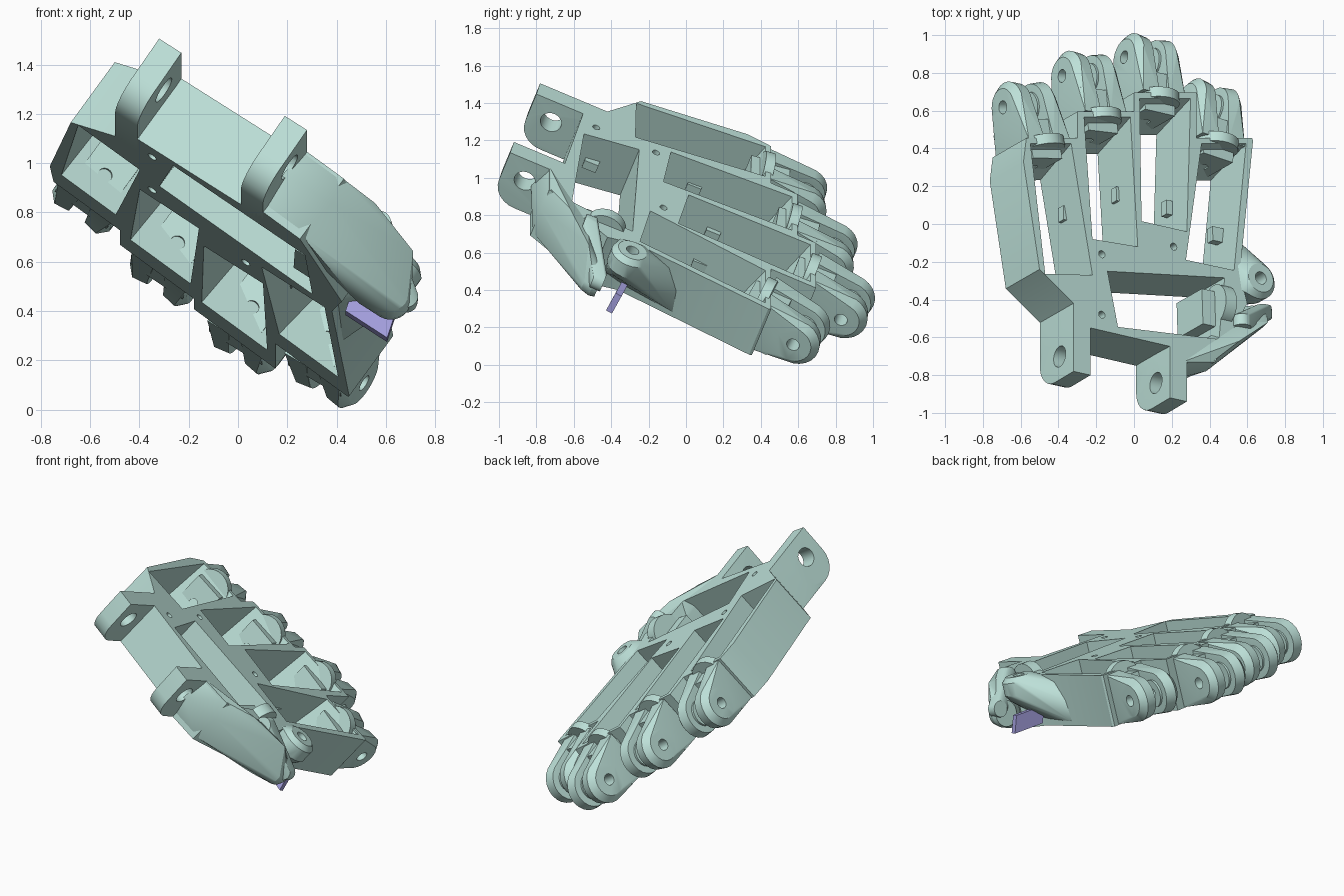
import bpy, bmesh, math
from mathutils import Vector

if "Cube" in bpy.data.objects:
    bpy.data.objects.remove(bpy.data.objects["Cube"])

# Tilted palm plane: N is its outward normal, F runs to the fingers, H across
N = Vector((0.73, 0.42, 1)).normalized()
F = Vector((-0.03, 1, -0.40)).normalized()
H = F.cross(N).normalized()
THICK = 0.32


def material(name, rgb):
    m = bpy.data.materials.new(name)
    m.use_nodes = True
    m.diffuse_color = (*rgb, 1)
    m.node_tree.nodes["Principled BSDF"].inputs["Base Color"].default_value = (*rgb, 1)
    return m


MINT = material("mint", (0.51, 0.75, 0.69))
PURPLE = material("lavender", (0.36, 0.34, 0.71))


def palm(x, y, depth=0.0):
    """Point on the palm plane above (x, y), sunk along its normal."""
    return Vector((x, y, 0.944 - 0.73 * x - 0.42 * y)) - N * depth


def finish(name, bm, mat=MINT):
    bmesh.ops.recalc_face_normals(bm, faces=bm.faces)
    me = bpy.data.meshes.new(name)
    bm.to_mesh(me)
    bm.free()
    me.materials.append(mat)
    ob = bpy.data.objects.new(name, me)
    bpy.context.collection.objects.link(ob)
    return ob


def hull(name, points, mat=MINT):
    bm = bmesh.new()
    for p in points:
        bm.verts.new(p)
    res = bmesh.ops.convex_hull(bm, input=bm.verts)
    loose = {g for g in res["geom_interior"] if isinstance(g, bmesh.types.BMVert)}
    loose |= {v for v in bm.verts if not v.link_faces}
    bmesh.ops.delete(bm, geom=list(loose), context="VERTS")
    bmesh.ops.dissolve_limit(bm, angle_limit=0.02, verts=bm.verts, edges=bm.edges)
    return finish(name, bm, mat)


def ring(center, axis, radius, count=24):
    a = axis.normalized()
    u = a.cross(N if abs(a.dot(N)) < 0.9 else F).normalized()
    v = a.cross(u)
    steps = [math.tau * i / count for i in range(count)]
    return [center + (u * math.cos(t) + v * math.sin(t)) * radius for t in steps]


def rod(name, a, b, radius):
    return hull(name, ring(a, b - a, radius) + ring(b, b - a, radius))


def box(name, c, axes, half, mat=MINT):
    pts = [c + axes[0] * half[0] * i + axes[1] * half[1] * j + axes[2] * half[2] * k
           for i in (-1, 1) for j in (-1, 1) for k in (-1, 1)]
    return hull(name, pts, mat)


def cut(ob, cutters):
    for c in cutters:
        mod = ob.modifiers.new("cut", "BOOLEAN")
        mod.operation, mod.solver, mod.object = "DIFFERENCE", "EXACT", c
    bpy.context.view_layer.update()
    me = bpy.data.meshes.new_from_object(
        ob.evaluated_get(bpy.context.evaluated_depsgraph_get()))
    ob.modifiers.clear()
    ob.data = me
    for c in cutters:
        bpy.data.objects.remove(c)


# Palm frame slab
outline = [(-.32, -.42), (-.23, -.55), (.2, -.65), (.27, -.73), (.43, -.73),
           (.6, -.42), (.56, -.26), (.63, .44), (.625, .455), (.33, .455),
           (.33, .695), (0, .695), (0, .595), (-.3, .595), (-.3, .455),
           (-.57, .455), (-.585, .33), (-.5, -.24)]
bm = bmesh.new()
face = bm.faces.new([bm.verts.new(palm(*p)) for p in outline])
ext = bmesh.ops.extrude_face_region(bm, geom=[face], use_keep_orig=True)
moved = [g for g in ext["geom"] if isinstance(g, bmesh.types.BMVert)]
bmesh.ops.translate(bm, verts=moved, vec=-N * THICK)
frame = finish("palm_frame", bm)

# Finger channels (near left, near right, far left, far right) and knuckle centres
fingers = {
    "little": ((-.47, -.265), (-.22, -.27), (-.55, .44), (-.335, .44), (-.485, .67)),
    "ring": ((-.22, -.08), (.02, -.12), (-.265, .58), (-.02, .58), (-.17, .825)),
    "middle": ((.04, .015), (.28, -.04), (.03, .68), (.3, .68), (.16, .91)),
    "index": ((.275, -.19), (.53, -.245), (.36, .44), (.595, .44), (.49, .665)),
}
cutters = []
for nl, nr, fl, fr, k in fingers.values():
    pts = []
    for near, far in ((nl, fl), (nr, fr)):
        a, b = Vector(near), Vector(far)
        low = b + (a - b).normalized() * 0.13
        pts += [palm(*a, -.05), palm(*a, .4), palm(*b, -.05), palm(*low, .4)]
    cutters.append(hull("channel_cutter", pts))

# Thumb window and screw holes
window = [(-.14, -.25), (.48, -.285), (.45, -.61), (-.085, -.545)]
cutters.append(hull("window_cutter", [palm(*p, d) for p in window for d in (-.05, .4)]))
for p in ((-.17, -.16), (-.17, -.48), (.21, -.12)):
    cutters.append(rod("screw_cutter", palm(*p, -.05), palm(*p, .4), .02))
cut(frame, cutters)

# Small guide pegs on the channel walls
for p in ((-.255, .1), (.025, .2), (.29, .13), (.535, -.01), (-.11, -.45)):
    box("guide_peg", palm(*p, .17), (H, F, N), (.045, .04, .025))

# Knuckles: a cup in the channel end and a forked hinge beyond it
for name, (nl, nr, fl, fr, k) in fingers.items():
    mid = (Vector(fl) + Vector(fr)) / 2
    knuckle = palm(*k, .17)
    d = (palm(*k) - palm(*mid)).normalized()
    s = d.cross(N).normalized()
    base = (palm(*k) - palm(*mid)).length

    cup_at = palm(*mid, .075)
    rod(name + "_cup", cup_at - d * .025, cup_at + d * .03, .118)
    block = box(name + "_cup_block", palm(*mid, .17) - d * .03, (s, d, N), (.095, .05, .12))
    hole_at = palm(*mid, .2)
    cut(block, [rod("cord_cutter", hole_at - d * .2, hole_at + d * .01, .03)])

    box(name + "_knuckle_web", knuckle - d * (base / 2 + .05), (s, d, N),
        (.13, base / 2 - .06, .14))
    for side, word in ((-1, "right"), (1, "left")):
        pts = ring(knuckle + s * side * .04, s, .128)
        pts += ring(knuckle + s * side * .105, s, .138)
        pts += ring(knuckle + s * side * .142, s, .1)
        root = knuckle - d * (base - .01)
        pts += [root + s * side * w + N * h for w in (.03, .135) for h in (-.148, .165)]
        ear = hull(f"{name}_knuckle_ear_{word}", pts)
        boss = knuckle + s * side * .025
        washer = rod(f"{name}_hinge_washer_{word}", boss, boss + s * side * .02, .085)
        for part in (ear, washer):
            cut(part, [rod("pin_cutter", knuckle - s * .3, knuckle + s * .3, .035)])

# Wrist lugs with rounded lower ends
for word, x, y0, y1 in (("right", -.32, -.42, -.78), ("left", .19, -.6, -.92)):
    pts = []
    for dx, dy in ((0, 0), (.09, -.02)):
        pts += [palm(x + dx, y0 + dy), palm(x + dx, y0 + dy, THICK),
                palm(x + dx, y1 + dy)]
        pts += ring(palm(x + dx, y1 + dy + .125, .185), H, .135)
    lug = hull("wrist_lug_" + word, pts)
    c = palm(x + .045, y1 + .11, .13)
    cut(lug, [rod("pin_cutter", c - H * .3, c + H * .3, .058)])

# Thumb mount: wide front arm
tip = Vector((.62, -.49, .45))
pts = [palm(*p, d) for p in ((.27, -.725), (.42, -.725)) for d in (0, .3)]
pts += [palm(.57, -.52), palm(.57, -.52, .3), palm(.27, -.78, .15), palm(.45, -.74, .12)]
pts += [palm(.54, -.63, -.03), palm(.71, -.52), palm(.66, -.47, .3)]
pts += ring(tip - F * .05, F, .07) + ring(tip, F, .085) + ring(tip + F * .03, F, .08)
hull("thumb_front_arm", pts)

# Back ear of the thumb hinge, lying along the palm surface
pivot = palm(.655, -.295)
pts = [palm(.55, -.22, d) for d in (0, .29)] + [palm(.57, -.35, d) for d in (0, .24)]
pts += [palm(.575, -.07, .05), palm(.585, .0, .16), palm(.59, .02, .29)]
pts += ring(pivot + N * .03, N, .08) + ring(pivot, N, .108)
pts += ring(pivot - N * .08, N, .108) + ring(pivot - N * .12, N, .08)
back_ear = hull("thumb_back_ear", pts)
cut(back_ear, [rod("pin_cutter", pivot + N * .1, pivot - N * .06, .035)])

# Link plate between arm and ear
link_top, link_end = Vector((.57, -.52, .75)), Vector((.68, -.47, .45))
hull("thumb_link", [p for e in (link_top, link_end) for t in (-.03, .03)
                    for p in ring(e + F * t, F, .05)])

# Thumb cup in the window
cup = palm(.49, -.42, .06)
rod("thumb_cup", cup - H * .04, cup + H * .03, .115)
box("thumb_cup_block", palm(.44, -.43, .17), (H, F, N), (.06, .1, .12))

# Lavender strip under the thumb
strip_dir = Vector((.17, -.06, -.11)).normalized()
strip_rise = Vector((.03, .05, .09)).normalized()
strip_side = strip_dir.cross(strip_rise).normalized()
strip_at = Vector((.525, -.375, .35)) + strip_rise * .04
box("thumb_strip", strip_at, (strip_dir, strip_rise, strip_side), (.105, .055, .018), PURPLE)

# Smooth shading with crisp edges
for ob in bpy.context.collection.objects:
    if ob.type == "MESH" and ob.data.materials and ob.data.materials[0] in (MINT, PURPLE):
        bpy.ops.object.select_all(action="DESELECT")
        ob.select_set(True)
        bpy.context.view_layer.objects.active = ob
        bpy.ops.object.shade_smooth_by_angle(angle=math.radians(25))
